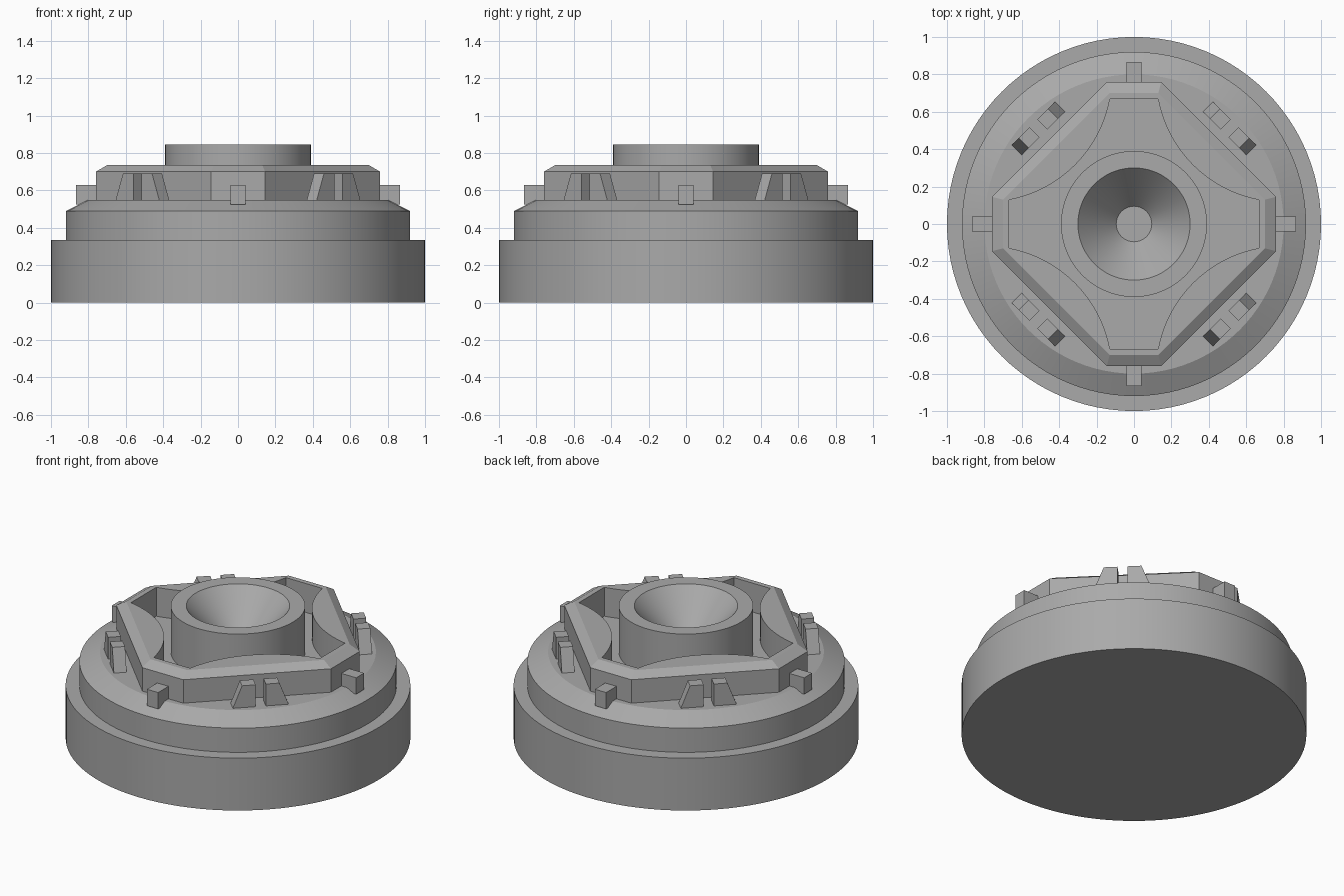
import bpy, bmesh, math
from mathutils import Matrix, Vector

cube = bpy.data.objects.get("Cube")
if cube:
    bpy.data.objects.remove(cube, do_unlink=True)

grey = bpy.data.materials.new("plain_grey")
grey.use_nodes = True
colour = (0.4, 0.4, 0.4, 1)
grey.diffuse_color = colour
grey.node_tree.nodes["Principled BSDF"].inputs["Base Color"].default_value = colour


def finish(name, bm, smooth=None):
    bmesh.ops.recalc_face_normals(bm, faces=bm.faces)
    mesh = bpy.data.meshes.new(name)
    bm.to_mesh(mesh)
    bm.free()
    mesh.materials.append(grey)
    obj = bpy.data.objects.new(name, mesh)
    bpy.context.collection.objects.link(obj)
    if smooth:
        bpy.ops.object.select_all(action="DESELECT")
        obj.select_set(True)
        bpy.context.view_layer.objects.active = obj
        bpy.ops.object.shade_smooth_by_angle(angle=math.radians(smooth))
    return obj


def lathe(name, profile, steps=96, smooth=22):
    """Spin (radius, height) points around z; end rings are capped."""
    bm = bmesh.new()
    rings = [[bm.verts.new((r * math.cos(math.tau * i / steps),
                            r * math.sin(math.tau * i / steps), z))
              for i in range(steps)] for r, z in profile]
    for a, b in zip(rings, rings[1:]):
        for i in range(steps):
            j = (i + 1) % steps
            bm.faces.new((a[i], a[j], b[j], b[i]))
    bm.faces.new(rings[0])
    bm.faces.new(rings[-1])
    return finish(name, bm, smooth)


def prism(name, loop, low, high, turn=0):
    """Extrude a flat outline between two (offset) planes, turned about z."""
    bm = bmesh.new()
    face = bm.faces.new([bm.verts.new(p + low) for p in loop])
    new = bmesh.ops.extrude_face_region(bm, geom=[face])["geom"]
    moved = [v for v in new if isinstance(v, bmesh.types.BMVert)]
    bmesh.ops.translate(bm, verts=moved, vec=high - low)
    bmesh.ops.rotate(bm, verts=bm.verts, matrix=Matrix.Rotation(turn, 3, "Z"))
    return finish(name, bm)


def quarter_turns(points):
    """Repeat one corner's points around the four sides."""
    return [Matrix.Rotation(k * math.pi / 2, 3, "Z") @ Vector((x, y, 0))
            for k in range(4) for x, y in points]


# Round stepped base and sloping shoulder
lathe("base", [(1, 0), (1, 0.335), (0.92, 0.335), (0.92, 0.49), (0.80, 0.55)])

# Central collar with a conical bowl
lathe("collar", [(0.39, 0.54), (0.39, 0.845), (0.30, 0.845), (0.095, 0.62)])

# Octagonal frame: outer wall, chamfer, flat top, inner wall with bulging sides
arc_ends = Vector((0.67, 0.13)), Vector((0.13, 0.67))
radius, sagitta = 0.678, 0.12
mid = (arc_ends[0] + arc_ends[1]) / 2
diagonal = Vector((1, 1)).normalized()
centre = mid + diagonal * (radius - sagitta)
half = math.asin((arc_ends[1] - arc_ends[0]).length / 2 / radius)
segments = 16
arc = []
for i in range(segments + 1):
    angle = math.radians(225) + half - 2 * half * i / segments
    arc.append(centre + radius * Vector((math.cos(angle), math.sin(angle))))

bm = bmesh.new()
inner = quarter_turns(arc)


def octagon(far, near, z):
    return [bm.verts.new(p + Vector((0, 0, z)))
            for p in quarter_turns([(far, near), (near, far)])]


def band(a, b):
    for i in range(len(a)):
        j = (i + 1) % len(a)
        bm.faces.new((a[i], a[j], b[j], b[i]))


foot = octagon(0.76, 0.145, 0.54)
shoulder = octagon(0.76, 0.145, 0.70)
crest = octagon(0.70, 0.13, 0.735)
lip = [bm.verts.new(p + Vector((0, 0, 0.735))) for p in inner]
sole = [bm.verts.new(p + Vector((0, 0, 0.54))) for p in inner]
band(foot, shoulder)
band(shoulder, crest)
band(lip, sole)
count = segments + 1
for k in range(4):
    side = lip[k * count:(k + 1) * count]
    a, b = crest[2 * k], crest[2 * k + 1]
    c, after = crest[(2 * k + 2) % 8], lip[(k + 1) * count % len(lip)]
    bm.faces.new([a, b] + side[::-1])
    bm.faces.new([b, c, after, side[-1]])
finish("octagonal_frame", bm, 20)

# Four square posts on the flat sides of the frame
post = [Vector((x, y, 0)) for x, y in
        ((0.74, -0.04), (0.865, -0.04), (0.865, 0.04), (0.74, 0.04))]
for k, label in enumerate(("left", "back", "right", "front")):
    prism(label + "_post", post, Vector((0, 0, 0.525)), Vector((0, 0, 0.63)),
          k * math.pi / 2)

# Pairs of wedge blocks beside the four diagonal sides
for k, label in enumerate(("back_left", "back_right", "front_right", "front_left")):
    for sign, order in ((1, "first"), (-1, "second")):
        wedge = [Vector((0, sign * t, z)) for t, z in
                 ((0.03, 0.53), (0.172, 0.53), (0.11, 0.69), (0.03, 0.69))]
        prism(f"{label}_{order}_wedge", wedge, Vector((0.685, 0, 0)),
              Vector((0.76, 0, 0)), math.pi / 4 + k * math.pi / 2)
